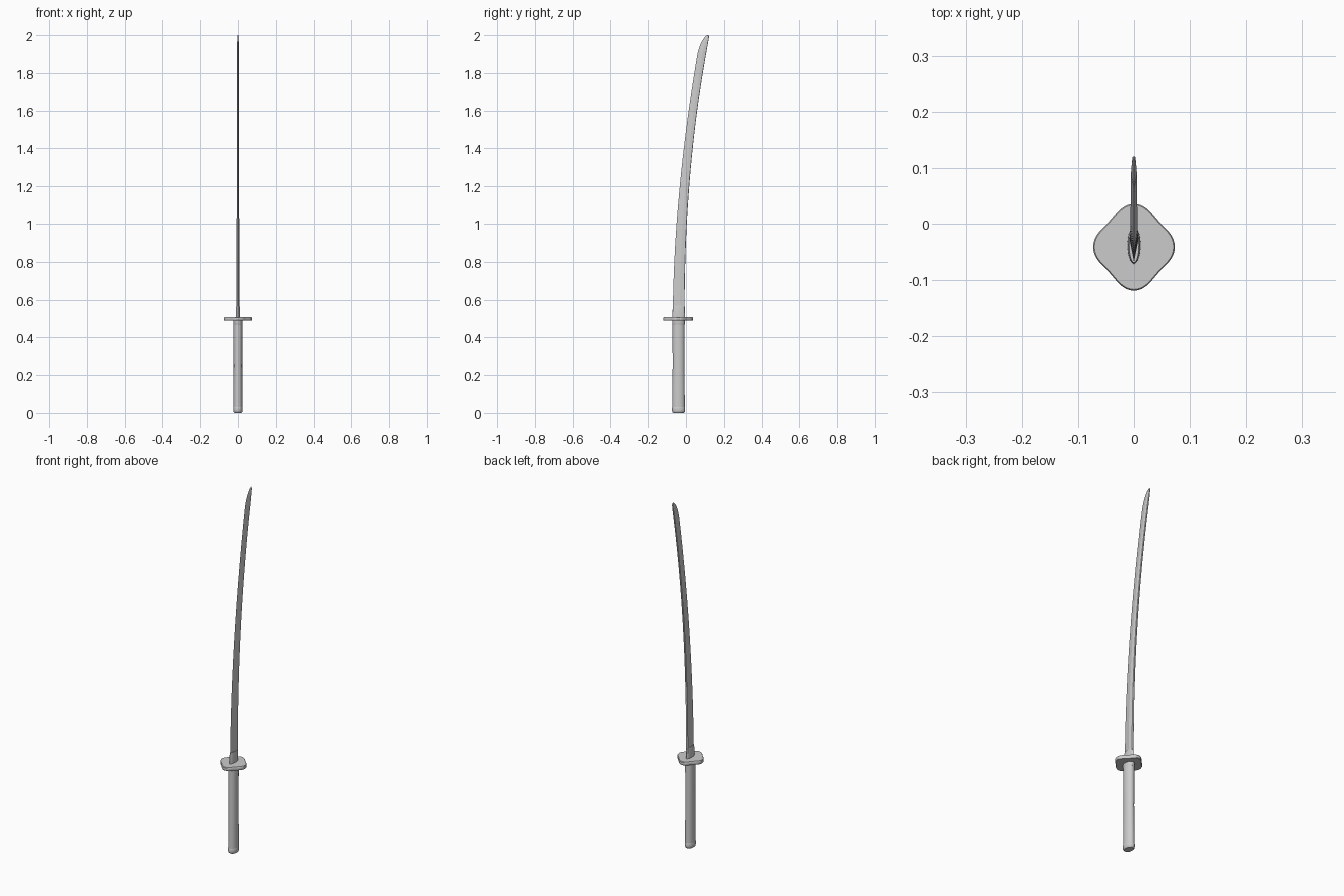
import bpy, bmesh, math

if "Cube" in bpy.data.objects:
    bpy.data.objects.remove(bpy.data.objects["Cube"])

CY = -0.039  # centre line of the grip in y


def loft(name, rings, smooth=35):
    """Skin a list of equal-length closed rings and cap both ends."""
    bm = bmesh.new()
    rows = [[bm.verts.new(p) for p in ring] for ring in rings]
    n = len(rows[0])
    for a, b in zip(rows, rows[1:]):
        for i in range(n):
            j = (i + 1) % n
            bm.faces.new((a[i], a[j], b[j], b[i]))
    bm.faces.new(rows[0][::-1])
    bm.faces.new(rows[-1])
    bmesh.ops.remove_doubles(bm, verts=bm.verts, dist=1e-5)
    bmesh.ops.recalc_face_normals(bm, faces=bm.faces)
    mesh = bpy.data.meshes.new(name)
    bm.to_mesh(mesh)
    bm.free()
    ob = bpy.data.objects.new(name, mesh)
    bpy.context.collection.objects.link(ob)
    bpy.ops.object.select_all(action='DESELECT')
    ob.select_set(True)
    bpy.context.view_layer.objects.active = ob
    bpy.ops.object.shade_smooth_by_angle(angle=math.radians(smooth))
    return ob


def oval(rx, ry, z, cy=CY, n=40):
    return [(rx * math.cos(2 * math.pi * i / n),
             cy + ry * math.sin(2 * math.pi * i / n), z) for i in range(n)]


def oval_part(name, profile, cy=CY):
    """Stack ovals from (rx, ry, z) steps."""
    return loft(name, [oval(rx, ry, z, cy) for rx, ry, z in profile])


# Grip, with pommel cap and upper ferrule
oval_part("grip", [(0.0235, 0.033, 0.025), (0.0225, 0.031, 0.25), (0.0235, 0.0315, 0.475)])
oval_part("pommel_cap", [(0.019, 0.027, 0.0), (0.023, 0.032, 0.004), (0.0245, 0.0345, 0.012),
                         (0.0245, 0.0345, 0.026), (0.0235, 0.033, 0.03)])
oval_part("grip_ferrule", [(0.0235, 0.032, 0.468), (0.0245, 0.0335, 0.471), (0.0245, 0.0335, 0.489)])


# Guard: rounded four-lobed plate
def guard_ring(scale, z, n=64):
    ring = []
    for i in range(n):
        a = 2 * math.pi * i / n
        r = (0.0712 + 0.0065 * math.cos(4 * a)) * scale
        ring.append((0.945 * r * math.cos(a), -0.041 + r * math.sin(a), z))
    return ring


loft("guard", [guard_ring(0.97, 0.488), guard_ring(1, 0.491),
               guard_ring(1, 0.505), guard_ring(0.97, 0.508)])

# Collar at the root of the blade
oval_part("blade_collar", [(0.0115, 0.033, 0.506), (0.011, 0.032, 0.555), (0.0085, 0.031, 0.568)], cy=-0.038)


# Curved blade: cutting edge toward -y, spine toward +y
def blade_ring(z):
    t = max(z - 0.5, 0)
    edge = -0.069 + 0.07 * t ** 1.83
    spine = min(-0.009 + 0.054 * t ** 2.2, 0.12)
    u = min(max((z - 1.89) / 0.11, 0), 1)
    k = 1 - math.sqrt(1 - u * u)
    edge += (spine - 0.004 - edge) * k
    w = (0.0075 - 0.0025 * t / 1.5) * (1 - 0.75 * k)
    ridge = spine + (edge - spine) * 0.38
    return [(0, edge, z), (w, ridge, z), (0.7 * w, spine, z),
            (0, spine + 0.0015 * (1 - k), z), (-0.7 * w, spine, z), (-w, ridge, z)]


levels = [0.5 + 1.39 * i / 28 for i in range(29)]
levels += [1.89 + 0.11 * math.sin(math.pi / 2 * i / 12) for i in range(1, 13)]
loft("blade", [blade_ring(z) for z in levels], smooth=15)
